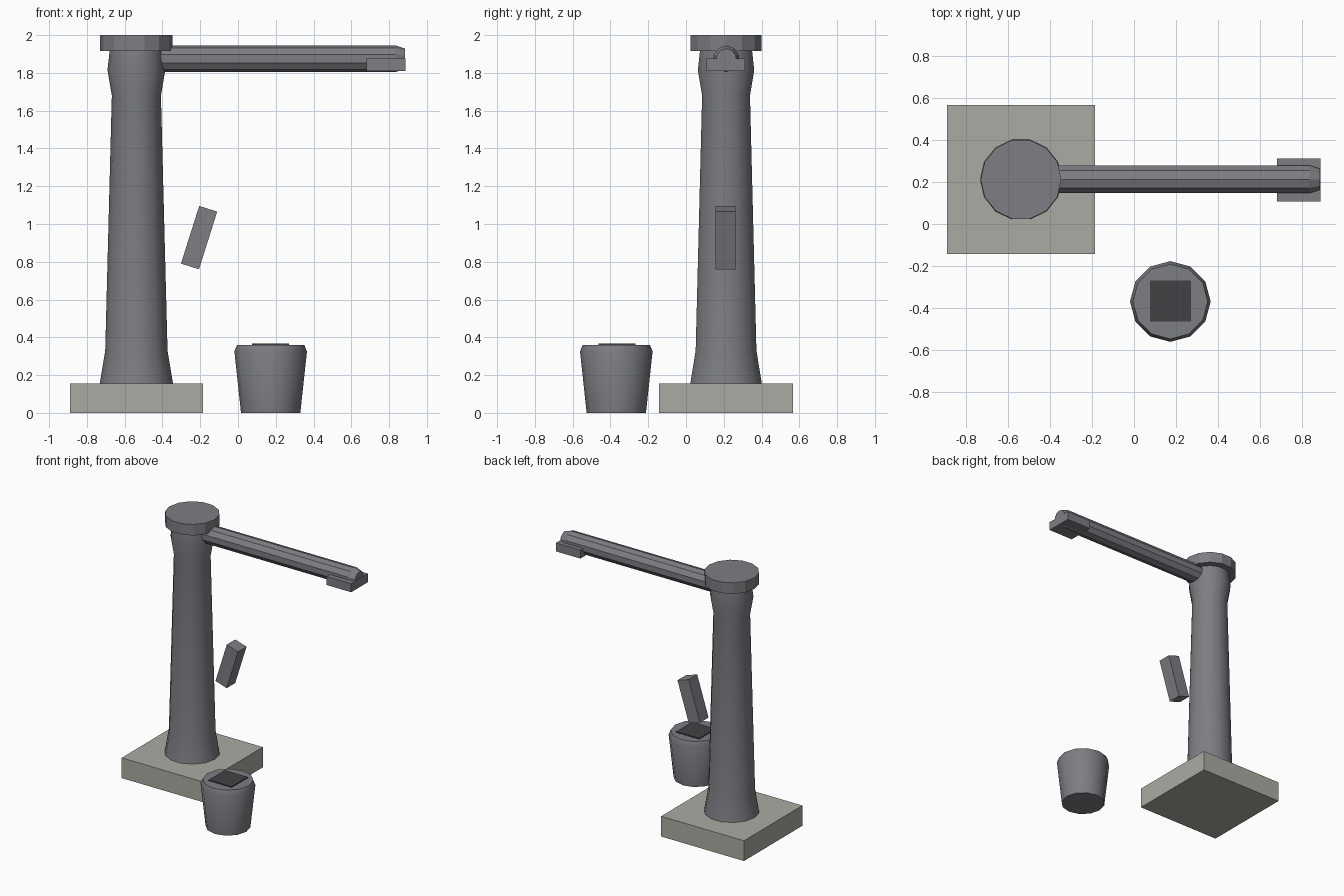
import bpy, bmesh, math
from mathutils import Matrix

cube = bpy.data.objects.get("Cube")
if cube:
    bpy.data.objects.remove(cube, do_unlink=True)


def material(name, rgb):
    mat = bpy.data.materials.new(name)
    mat.use_nodes = True
    mat.diffuse_color = (*rgb, 1)
    mat.node_tree.nodes["Principled BSDF"].inputs["Base Color"].default_value = (*rgb, 1)
    return mat


metal = material("grey_metal", (0.205, 0.209, 0.227))
stone = material("pale_stone", (0.41, 0.402, 0.364))
dark = material("dark_opening", (0.055, 0.053, 0.057))


def add_object(name, bm, mat, matrix, smooth=False):
    bmesh.ops.recalc_face_normals(bm, faces=bm.faces)
    mesh = bpy.data.meshes.new(name)
    bm.to_mesh(mesh)
    bm.free()
    mesh.materials.append(mat)
    obj = bpy.data.objects.new(name, mesh)
    bpy.context.collection.objects.link(obj)
    obj.matrix_world = matrix
    if smooth:
        bpy.ops.object.select_all(action="DESELECT")
        obj.select_set(True)
        bpy.context.view_layer.objects.active = obj
        bpy.ops.object.shade_smooth_by_angle(angle=math.radians(32))
    return obj


def box(name, centre, size, mat, tilt=0):
    bm = bmesh.new()
    bmesh.ops.create_cube(bm, size=1)
    bmesh.ops.scale(bm, vec=size, verts=bm.verts)
    return add_object(name, bm, mat, Matrix.Translation(centre) @ Matrix.Rotation(tilt, 4, "Y"))


def turned(name, profile, sides, mat, matrix, smooth=False):
    """Closed solid of rings from (radius, height) pairs around local z."""
    bm = bmesh.new()
    rings = []
    for r, h in profile:
        angles = [math.tau * i / sides for i in range(sides)]
        rings.append([bm.verts.new((r * math.cos(a), r * math.sin(a), h)) for a in angles])
    for low, high in zip(rings, rings[1:]):
        for i in range(sides):
            j = (i + 1) % sides
            bm.faces.new((low[i], low[j], high[j], high[i]))
    bm.faces.new(rings[0][::-1])
    bm.faces.new(rings[-1])
    return add_object(name, bm, mat, matrix, smooth)


# Plinth, column and cap
post = Matrix.Translation((-0.538, 0.212, 0))
box("plinth", (-0.538, 0.212, 0.078), (0.705, 0.71, 0.156), stone)
turned("column", [(0.195, 0.15), (0.165, 0.33), (0.13, 1.68), (0.153, 1.815), (0.14, 1.93)],
       14, metal, post, smooth=True)
turned("column_cap", [(0.192, 1.915), (0.192, 2.0)], 14, metal, post)

# Spout arm, laid along x with one ridge on top
along_x = Matrix.Translation((0, 0.213, 1.875)) @ Matrix.Rotation(math.pi / 2, 4, "Y")
turned("arm", [(0.07, -0.5), (0.07, 0.835), (0.053, 0.885)], 10, metal, along_x)
box("arm_end_block", (0.784, 0.21, 1.843), (0.208, 0.204, 0.066), metal)

# Loose tilted handle
box("handle", (-0.206, 0.209, 0.928), (0.1, 0.104, 0.32), metal, math.radians(17.5))

# Bucket with dark square on top
turned("bucket", [(0.157, 0), (0.192, 0.325), (0.178, 0.36)], 12, metal,
       Matrix.Translation((0.173, -0.369, 0)), smooth=True)
box("bucket_opening", (0.173, -0.366, 0.363), (0.196, 0.196, 0.008), dark)
